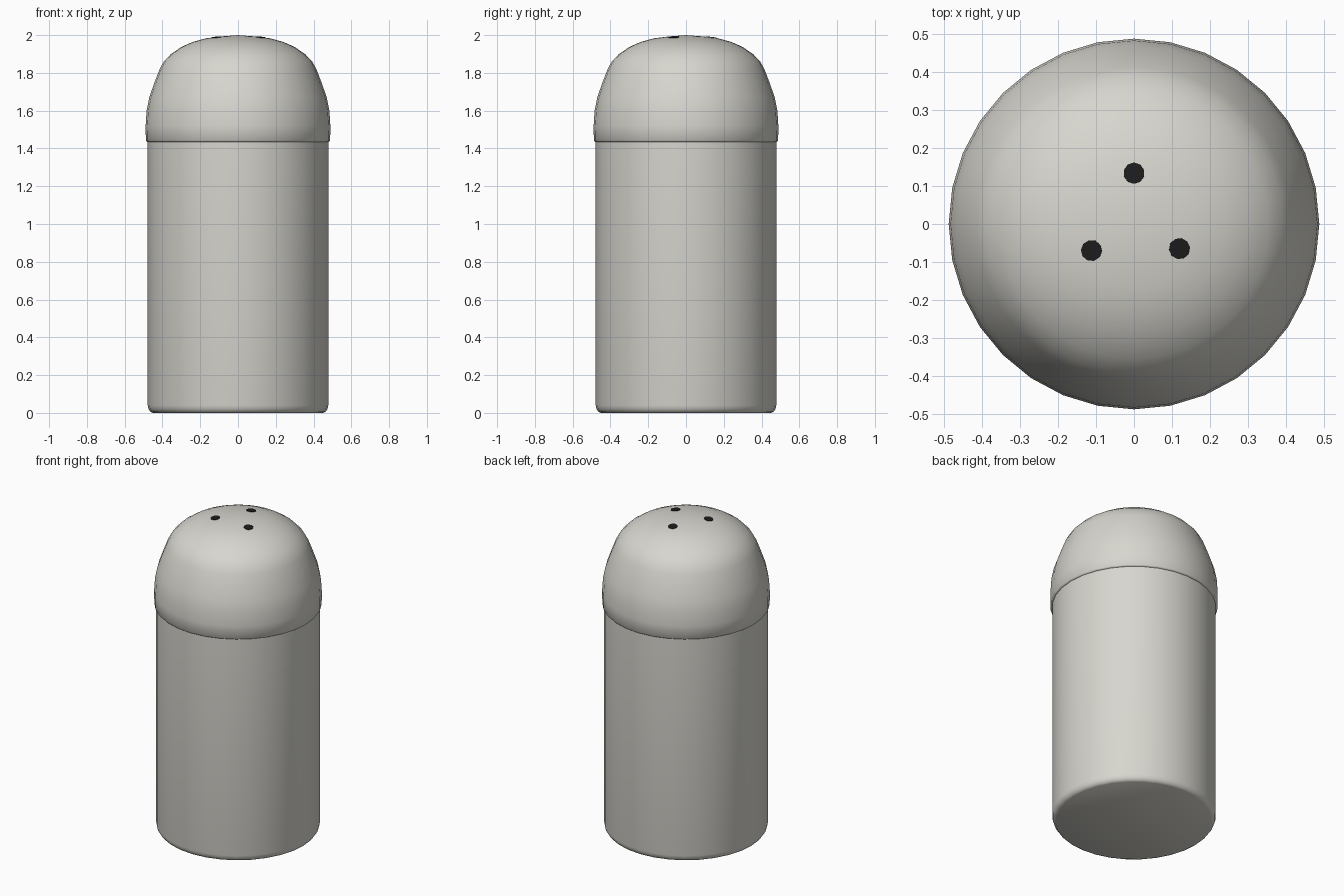
import bpy, bmesh, math
from mathutils import Vector

SIDES = 32

cube = bpy.data.objects.get("Cube")
if cube:
    bpy.data.objects.remove(cube, do_unlink=True)


def material(name, colour):
    mat = bpy.data.materials.new(name)
    mat.use_nodes = True
    mat.diffuse_color = (*colour, 1)
    shader = mat.node_tree.nodes["Principled BSDF"]
    shader.inputs["Base Color"].default_value = (*colour, 1)
    shader.inputs["Roughness"].default_value = 0.6
    return mat


def finish(name, bm, mat, angle):
    mesh = bpy.data.meshes.new(name)
    bmesh.ops.recalc_face_normals(bm, faces=bm.faces)
    bm.to_mesh(mesh)
    bm.free()
    mesh.materials.append(mat)
    obj = bpy.data.objects.new(name, mesh)
    bpy.context.collection.objects.link(obj)
    bpy.ops.object.select_all(action="DESELECT")
    obj.select_set(True)
    bpy.context.view_layer.objects.active = obj
    bpy.ops.object.shade_smooth_by_angle(angle=math.radians(angle))
    return obj


def lathe(name, profile, mat, angle=50):
    """Spin a profile of (radius, height) points around the z axis."""
    bm = bmesh.new()
    verts = [bm.verts.new((r, 0, z)) for r, z in profile]
    edges = [bm.edges.new(pair) for pair in zip(verts, verts[1:])]
    bmesh.ops.spin(bm, geom=verts + edges, axis=(0, 0, 1), cent=(0, 0, 0),
                   angle=math.tau, steps=SIDES, use_duplicate=False)
    bmesh.ops.remove_doubles(bm, verts=bm.verts, dist=0.0005)
    return finish(name, bm, mat, angle)


ceramic = material("warm off white", (0.68, 0.67, 0.62))
dark = material("hole black", (0.012, 0.012, 0.012))

# Straight body with a rounded foot
lathe("body", [(0, 0), (0.452, 0), (0.464, 0.006), (0.474, 0.02),
               (0.478, 0.04), (0.478, 1.46), (0, 1.46)], ceramic)

# Domed cap with a small overhanging lip
lathe("cap", [(0, 1.435), (0.482, 1.435), (0.488, 1.442), (0.489, 1.52),
              (0.484, 1.6), (0.47, 1.67), (0.442, 1.75), (0.415, 1.82),
              (0.393, 1.86), (0.355, 1.9), (0.3, 1.937), (0.24, 1.964),
              (0.17, 1.983), (0.09, 1.993), (0, 2.0)], ceramic)

# Three pouring holes, as thin dark plates lying on the dome
for name, x, y in (("back_hole", 0, 0.134), ("left_hole", 0.12, -0.065),
                   ("right_hole", -0.112, -0.07)):
    bm = bmesh.new()
    bmesh.ops.create_cone(bm, cap_ends=True, segments=10, radius1=0.028,
                          radius2=0.028, depth=0.008)
    hole = finish(name, bm, dark, 30)
    hole.location = (x, y, 1.9865)
    outward = Vector((x, y, 0)).normalized() * 0.125 + Vector((0, 0, 1))
    hole.rotation_mode = "QUATERNION"
    hole.rotation_quaternion = outward.to_track_quat("Z", "Y")
